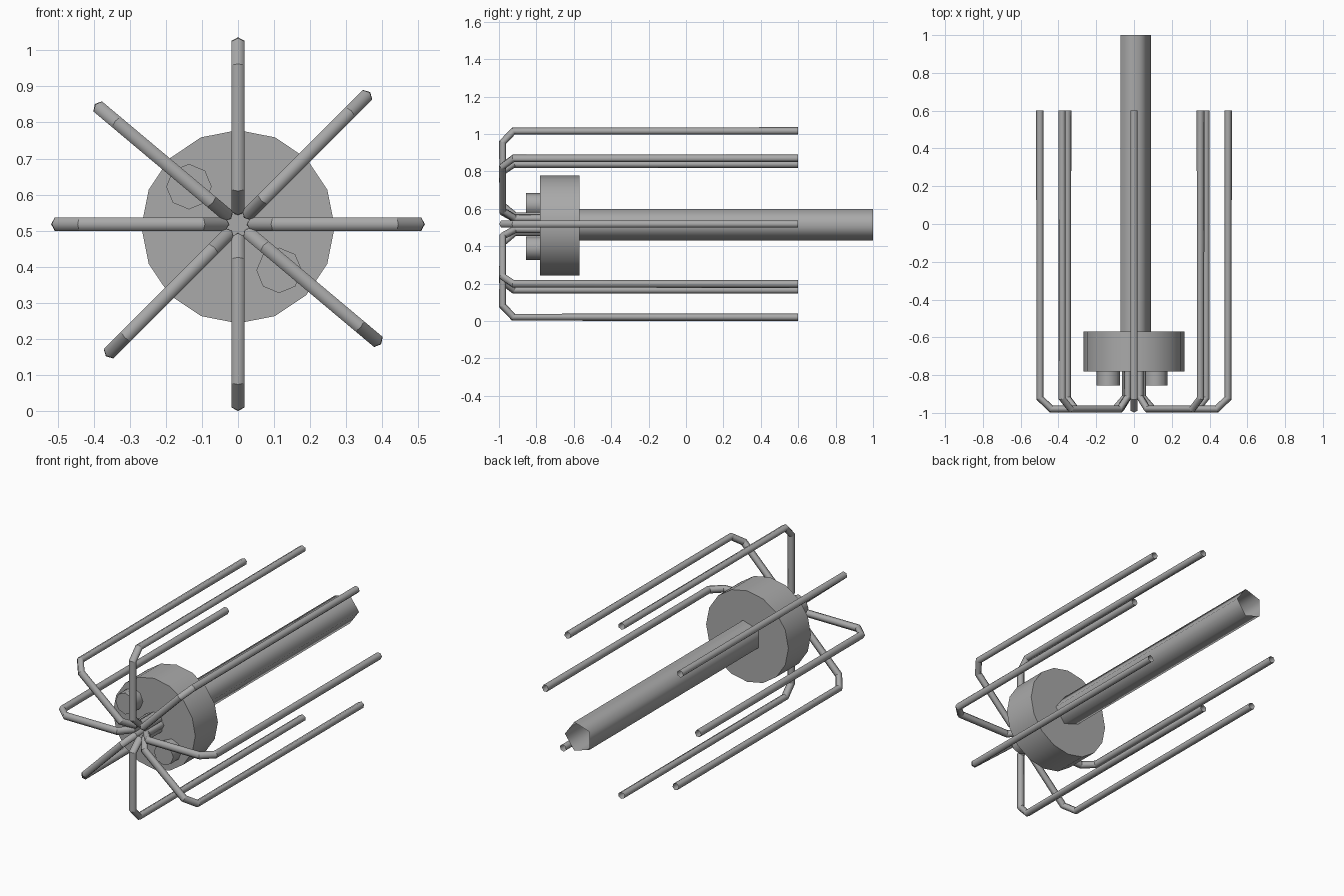
import bpy, bmesh, math
from mathutils import Vector

if "Cube" in bpy.data.objects:
    bpy.data.objects.remove(bpy.data.objects["Cube"])

CZ = 0.518  # height of the central axis

# Dark grey metal
metal = bpy.data.materials.new("dark_metal")
metal.diffuse_color = (0.4, 0.4, 0.4, 1)
metal.use_nodes = True
metal.node_tree.nodes["Principled BSDF"].inputs["Base Color"].default_value = metal.diffuse_color


def make_object(name, bm, angle):
    bmesh.ops.recalc_face_normals(bm, faces=bm.faces)
    mesh = bpy.data.meshes.new(name)
    bm.to_mesh(mesh)
    bm.free()
    mesh.materials.append(metal)
    obj = bpy.data.objects.new(name, mesh)
    bpy.context.collection.objects.link(obj)
    bpy.ops.object.select_all(action='DESELECT')
    obj.select_set(True)
    bpy.context.view_layer.objects.active = obj
    bpy.ops.object.shade_smooth_by_angle(angle=math.radians(angle), keep_sharp_edges=True)
    return obj


def cylinder(name, x, z, radius, y0, y1, sides, capped=True, angle=60):
    """Prism along y with its first corner towards +x."""
    bm = bmesh.new()
    rings = []
    for y in (y0, y1):
        rings.append([bm.verts.new((x + radius * math.cos(math.tau * i / sides), y,
                                    z + radius * math.sin(math.tau * i / sides)))
                      for i in range(sides)])
    a, b = rings
    for i in range(sides):
        j = (i + 1) % sides
        bm.faces.new((a[i], a[j], b[j], b[i]))
    if capped:
        bm.faces.new(a)
        bm.faces.new(b)
    return make_object(name, bm, angle)


def wire(name, degrees, path, radius=0.02, sides=6):
    """Open hexagonal tube swept along an (r, y) path in a radial plane."""
    t = math.radians(degrees)
    out = Vector((math.cos(t), 0, math.sin(t)))
    axis = Vector((0, 1, 0))
    side = out.cross(axis)
    pts = [out * r + axis * y + Vector((0, 0, CZ)) for r, y in path]
    bm = bmesh.new()
    rings = []
    for i, p in enumerate(pts):
        d0 = (p - pts[i - 1]).normalized() if i else Vector()
        d1 = (pts[i + 1] - p).normalized() if i < len(pts) - 1 else Vector()
        n = side.cross((d0 + d1).normalized())
        rings.append([bm.verts.new(p + radius * (n * math.cos(math.tau * k / sides)
                                                 + 1.06 * side * math.sin(math.tau * k / sides)))
                      for k in range(sides)])
    for a, b in zip(rings, rings[1:]):
        for k in range(sides):
            j = (k + 1) % sides
            bm.faces.new((a[k], a[j], b[j], b[k]))
    # Crisp bends
    for ring in rings:
        for k in range(sides):
            bm.edges.get((ring[k], ring[(k + 1) % sides])).smooth = False
    return make_object(name, bm, 80)


# Hub disc, open five-sided shaft and two small knobs
cylinder("hub_disc", 0, 0.511, 0.268, -0.78, -0.57, 16)
cylinder("shaft", 0, 0.514, 0.089, -0.57, 1.0, 5, capped=False, angle=80)
cylinder("upper_knob", -0.136, 0.622, 0.063, -0.855, -0.78, 8)
cylinder("lower_knob", 0.114, 0.39, 0.063, -0.855, -0.78, 8)

# Eight bent prongs radiating from the hub and running back along the shaft
prong_path = [(0.044, -0.78), (0.044, -0.915), (0.1, -0.98), (0.437, -0.98),
              (0.498, -0.922), (0.498, 0.6)]
for i, deg in enumerate((0, 45, 90, 140, 180, 225, 270, 320)):
    wire(f"prong_{i + 1}", deg, prong_path)
